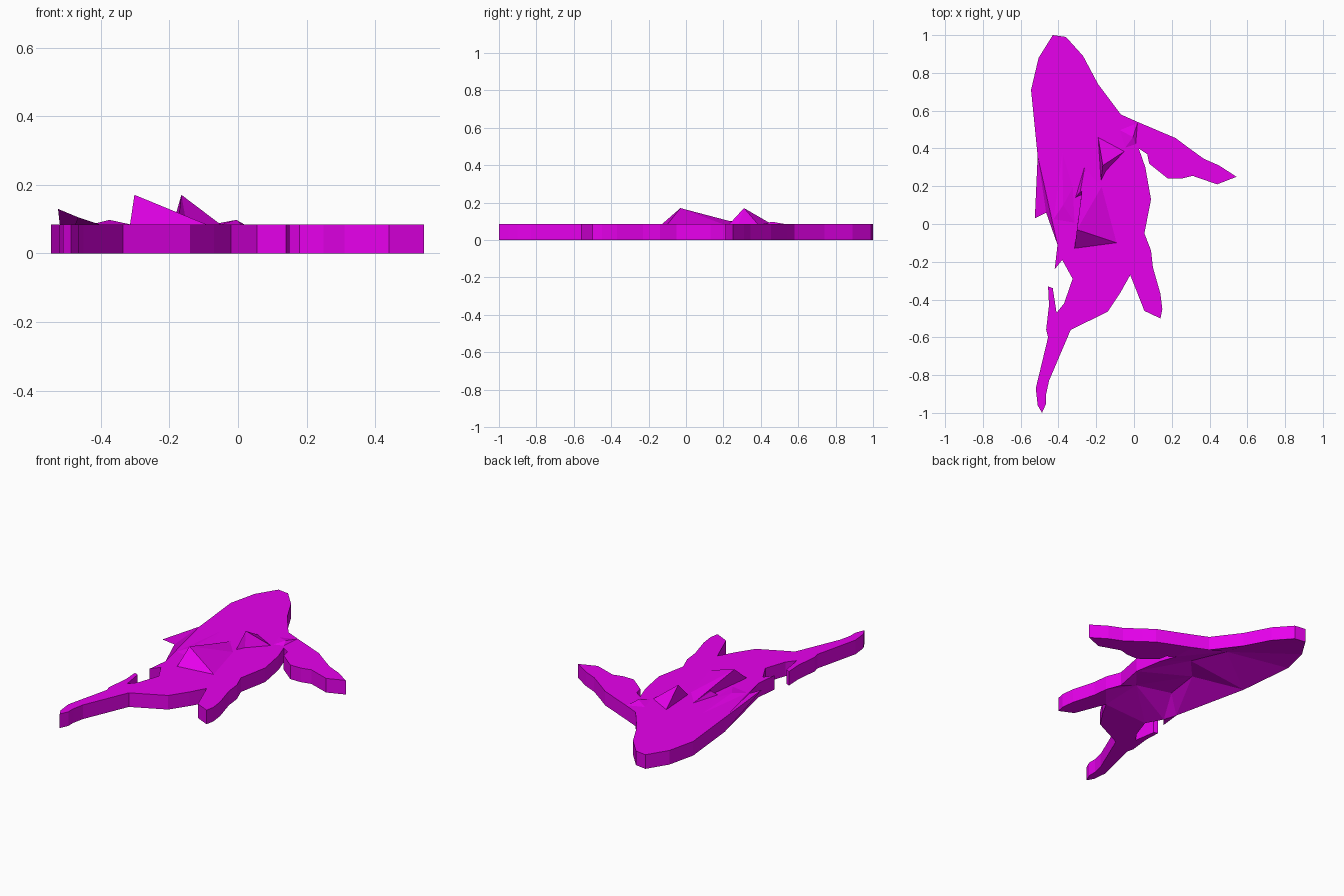
import bpy, bmesh
from mathutils import Vector
from mathutils.geometry import delaunay_2d_cdt

if "Cube" in bpy.data.objects:
    bpy.data.objects.remove(bpy.data.objects["Cube"])

THICK = 0.085

mat = bpy.data.materials.new("magenta")
mat.diffuse_color = (0.8, 0.0, 0.84, 1)
mat.use_nodes = True
mat.node_tree.nodes["Principled BSDF"].inputs["Base Color"].default_value = mat.diffuse_color


def make_object(name, verts, faces, recalc=False):
    me = bpy.data.meshes.new(name)
    me.from_pydata(verts, [], faces)
    if recalc:
        bm = bmesh.new()
        bm.from_mesh(me)
        bmesh.ops.recalc_face_normals(bm, faces=bm.faces)
        bm.to_mesh(me)
        bm.free()
    me.materials.append(mat)
    ob = bpy.data.objects.new(name, me)
    bpy.context.collection.objects.link(ob)
    return ob


# Silhouette seen from the top, clockwise from the rounded end
outline = [
    (-.43, 1.0), (-.36, .99), (-.27, .89), (-.19, .74), (-.07, .58), (.02, .54),
    (.22, .455), (.28, .41), (.37, .345), (.45, .31), (.543, .25),
    (.44, .21), (.31, .255), (.25, .24), (.18, .24), (.08, .32), (.07, .37),
    (.025, .4), (.06, .3), (.09, .13), (.055, -.05), (.09, -.14), (.1, -.23),
    (.14, -.37), (.15, -.45), (.14, -.5), (.055, -.46), (0, -.32), (-.02, -.27),
    (-.07, -.36), (-.14, -.465), (-.335, -.56), (-.45, -.83), (-.465, -.9),
    (-.465, -.95), (-.487, -1.0), (-.51, -.96), (-.52, -.87), (-.455, -.6),
    (-.465, -.56), (-.45, -.43), (-.455, -.33), (-.43, -.34), (-.41, -.47),
    (-.37, -.42), (-.325, -.29), (-.38, -.19), (-.42, -.24), (-.405, -.11),
    (-.51, .36), (-.545, .71), (-.505, .88),
]
rim = outline[::-1]
n = len(rim)

# Flat top sheet and vertical side walls
verts = [(x, y, 0) for x, y in rim] + [(x, y, THICK) for x, y in rim]
faces = [(i, (i + 1) % n, n + (i + 1) % n, n + i) for i in range(n)]
faces.append(tuple(range(n, 2 * n)))
make_object("body_shell", verts, faces)

# Underside, dented upwards at a few inner points
inner = [(-.25, .52), (-.16, .31), (-.28, .18), (-.31, -.04), (-.10, -.10)]
pts = [Vector(p) for p in rim + inner]
fan = [(n, i) for i, p in enumerate(rim) if p[1] > .5 and p[0] < .025]
co, _, tris, orig, _, _ = delaunay_2d_cdt(pts, fan, [list(range(n))], 1, 1e-5)
under = [(c.x, c.y, THICK - .004 if any(k >= n for k in o) else 0)
         for c, o in zip(co, orig)]
make_object("dented_underside", under, [tuple(reversed(t)) for t in tris])


# Pointed facets rising from the top: an apex over a base loop
def spike(name, apex, base):
    vs = [apex] + [(x, y, THICK - .001) for x, y in base]
    m = len(base)
    make_object(name, vs, [(0, i + 1, (i + 1) % m + 1) for i in range(m)]
                + [tuple(range(m, 0, -1))], True)


spike("large_front_peak", (-.302, -.03, .171),
      [(-.315, -.13), (-.09, -.10), (-.17, .2), (-.26, .3)])
spike("small_rear_peak", (-.165, .31, .171),
      [(-.175, .23), (-.15, .28), (-.05, .385), (-.19, .46)])
spike("small_middle_peak", (-.285, .17, .115), [(-.31, .14), (-.2, .19), (-.26, .31)])
spike("shoulder_ridge", (-.005, .46, .098), [(-.05, .4), (.01, .42), (.02, .54), (-.08, .5)])
spike("left_ridge", (-.375, .1, .098), [(-.43, .02), (-.31, .0), (-.32, .2), (-.38, .4)])

# Raised flap overhanging the left edge, open underneath towards the front
make_object("left_flap",
            [(-.51, .36, THICK), (-.525, .03, .13), (-.465, .06, .105),
             (-.405, -.11, THICK), (-.51, .36, 0)],
            [(0, 1, 2), (0, 2, 3), (0, 4, 1), (4, 2, 1)])
